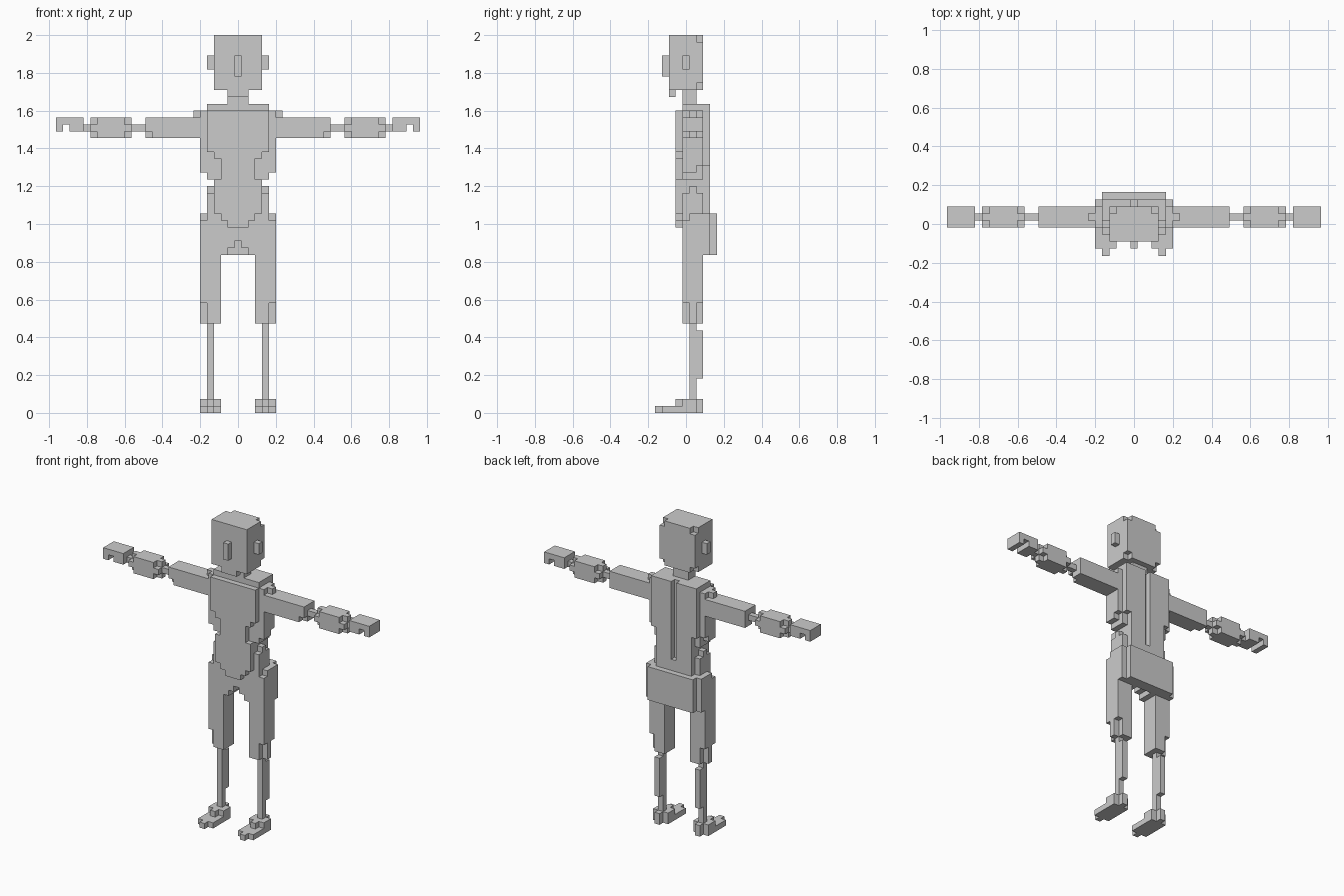
import bpy, bmesh

if "Cube" in bpy.data.objects:
    bpy.data.objects.remove(bpy.data.objects["Cube"])

V = 2 / 55          # block size
parts = {}


def box(part, i, j, k, cut=False, mirror=True):
    """Add (or cut) a block range; each range is inclusive, x mirrored."""
    cells = {(s * x, y, z)
             for s in ((1, -1) if mirror else (1,))
             for x in range(i[0], i[1] + 1)
             for y in range(j[0], j[1] + 1)
             for z in range(k[0], k[1] + 1)}
    old = parts.setdefault(part, set())
    if cut:
        old -= cells
    else:
        old |= cells


# head with trimmed back corners, nose, ears and chin
box("head", (0, 3), (-2, 2), (47, 54))
for z in (47, 54):
    box("head", (3, 3), (2, 2), (z, z), cut=True)
box("head", (0, 1), (-2, -2), (46, 46))
box("nose", (0, 0), (-3, -3), (49, 51))
box("ears", (4, 4), (0, 0), (50, 51))

# neck
box("neck", (0, 1), (0, 1), (46, 46))
box("neck", (0, 1), (0, 1), (45, 45))

# torso core and shoulders
box("torso", (0, 4), (0, 3), (44, 44))
box("torso", (0, 5), (0, 2), (36, 43))
box("torso", (6, 6), (1, 1), (43, 43))
box("torso", (0, 5), (0, 1), (35, 35))
box("torso", (0, 4), (0, 2), (34, 35))
box("torso", (0, 3), (0, 2), (29, 33))
box("torso", (4, 4), (1, 1), (32, 32))
box("torso", (4, 4), (0, 2), (29, 31))

# chest and belly plate: half width by height
for w, lo, hi in ((4, 38, 43), (3, 37, 37), (2, 34, 36),
                  (3, 29, 33), (2, 28, 28), (1, 27, 27)):
    box("chest_plate", (0, w), (-1, -1), (lo, hi))

# back plate with spine groove
box("back_plate", (0, 4), (3, 3), (36, 43))
box("back_plate", (0, 3), (3, 3), (29, 35))
box("back_plate", (0, 0), (3, 3), (31, 43), cut=True)
box("torso", (0, 0), (3, 3), (44, 44), cut=True)

# hips and seat
box("hips", (0, 5), (0, 2), (23, 28))
box("hips", (5, 5), (0, 0), (28, 28), cut=True)
box("hips", (0, 1), (0, 2), (23, 23), cut=True)
box("hips", (0, 0), (0, 2), (24, 24), cut=True)
box("seat", (0, 5), (3, 3), (23, 28))
box("seat", (0, 4), (4, 4), (23, 28))

# arms: upper arm, elbow, forearm, wrist, hand
box("upper_arms", (6, 13), (0, 2), (40, 42))
box("upper_arms", (13, 13), (0, 0), (40, 40), cut=True)
box("elbows", (14, 15), (1, 1), (41, 41))
box("forearms", (16, 21), (0, 2), (40, 42))
for x in (16, 21):
    for y in (0, 2):
        for z in (40, 42):
            box("forearms", (x, x), (y, y), (z, z), cut=True)
box("wrists", (22, 22), (1, 1), (41, 41))
box("hands", (23, 26), (0, 2), (41, 42))
box("hands", (25, 25), (0, 2), (41, 41), cut=True)

# legs: thigh, shin with calf, foot
box("thighs", (3, 5), (0, 2), (13, 22))
for y in (0, 2):
    box("thighs", (5, 5), (y, y), (13, 15), cut=True)
box("shins", (4, 4), (1, 1), (2, 12))
box("shins", (4, 4), (2, 2), (5, 11))
box("feet", (3, 5), (-3, 1), (0, 0))
box("feet", (4, 4), (-4, 2), (0, 0))
box("feet", (3, 5), (0, 1), (1, 1))
box("feet", (4, 4), (-1, 2), (1, 1))

# skin every part, leaving out faces hidden between blocks
solid = set().union(*parts.values())
DIRS = [(1, 0, 0), (-1, 0, 0), (0, 1, 0), (0, -1, 0), (0, 0, 1), (0, 0, -1)]


def face_corners(c, d):
    a = [abs(v) for v in d].index(1)
    u, w = (a + 1) % 3, (a + 2) % 3
    ring = [(-.5, -.5), (.5, -.5), (.5, .5), (-.5, .5)]
    for p, q in ring if d[a] > 0 else ring[::-1]:
        co = list(c)
        co[a] += d[a] * .5
        co[u] += p
        co[w] += q
        yield co[0] * V, co[1] * V, (co[2] + .5) * V


for name, cells in parts.items():
    bm = bmesh.new()
    for c in sorted(cells):
        for d in DIRS:
            if tuple(a + b for a, b in zip(c, d)) not in solid:
                bm.faces.new([bm.verts.new(p) for p in face_corners(c, d)])
    bmesh.ops.remove_doubles(bm, verts=bm.verts, dist=1e-4)
    bmesh.ops.dissolve_limit(bm, angle_limit=0.01, verts=bm.verts, edges=bm.edges)
    me = bpy.data.meshes.new(name)
    bm.to_mesh(me)
    bm.free()
    bpy.context.collection.objects.link(bpy.data.objects.new(name, me))
